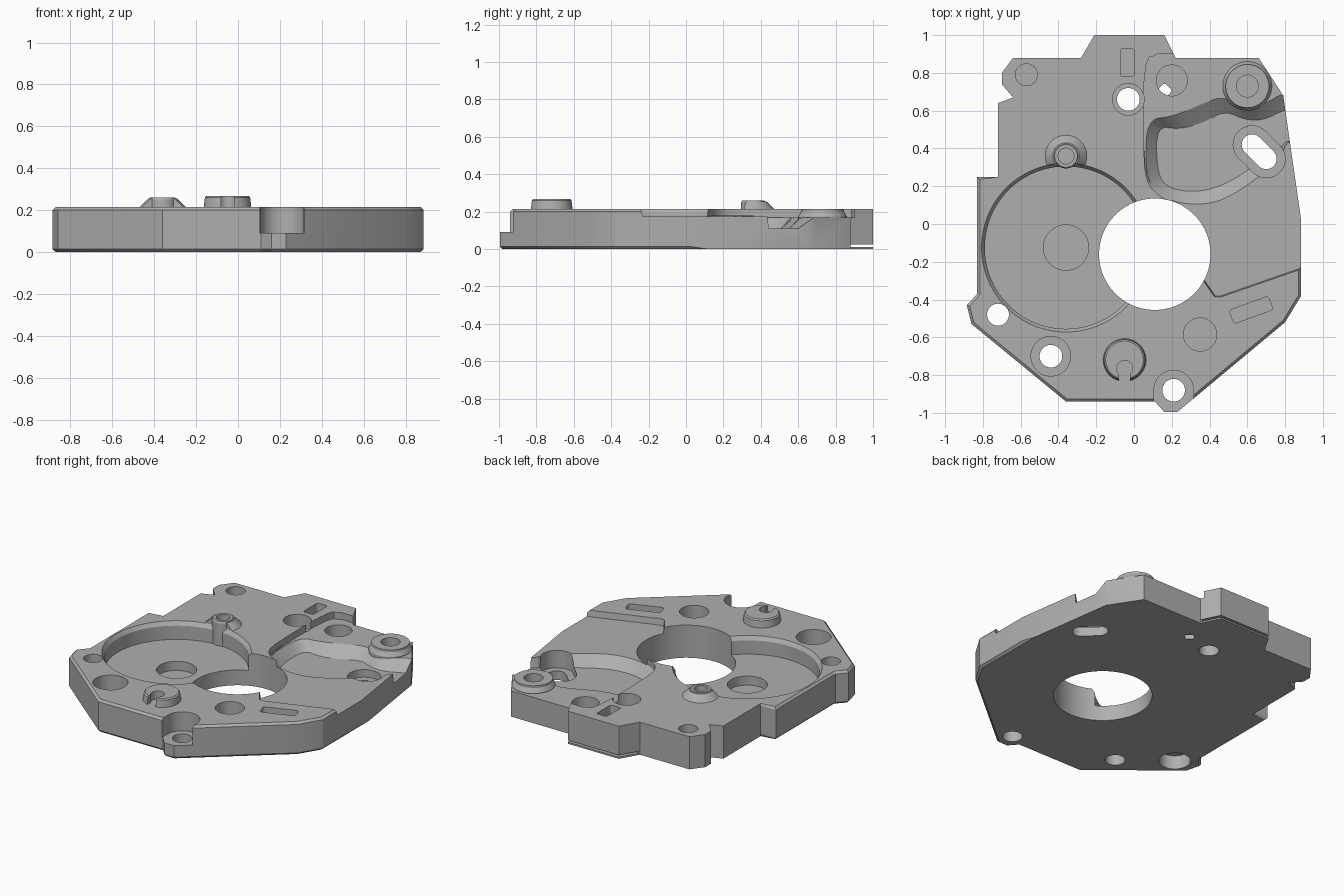
import bpy, bmesh, math
from mathutils import Vector

old = bpy.data.objects.get("Cube")
if old:
    bpy.data.objects.remove(old, do_unlink=True)

TOP = 0.215
metal = bpy.data.materials.new("cast grey metal")
metal.use_nodes = True
GREY = (0.43, 0.43, 0.43, 1)
metal.diffuse_color = GREY
metal.node_tree.nodes["Principled BSDF"].inputs["Base Color"].default_value = GREY


def loft(name, *rings):
    """Closed solid through (outline, height) rings of equal length."""
    bm = bmesh.new()
    loops = [[bm.verts.new((x, y, z)) for x, y in pts] for pts, z in rings]
    n = len(loops[0])
    bm.faces.new(loops[0][::-1])
    bm.faces.new(loops[-1])
    for a, b in zip(loops, loops[1:]):
        for i in range(n):
            bm.faces.new((a[i], a[(i + 1) % n], b[(i + 1) % n], b[i]))
    bmesh.ops.recalc_face_normals(bm, faces=bm.faces)
    mesh = bpy.data.meshes.new(name)
    bm.to_mesh(mesh)
    bm.free()
    mesh.materials.append(metal)
    ob = bpy.data.objects.new(name, mesh)
    bpy.context.collection.objects.link(ob)
    return ob


def circle(c, r, n=48):
    return [(c[0] + r * math.cos(2 * math.pi * i / n),
             c[1] + r * math.sin(2 * math.pi * i / n)) for i in range(n)]


def obround(a, b, r, n=16):
    a, b = Vector(a), Vector(b)
    start = math.atan2((b - a).y, (b - a).x) - math.pi / 2
    pts = []
    for c, offset in ((b, 0), (a, math.pi)):
        for i in range(n + 1):
            t = start + offset + math.pi * i / n
            pts.append((c.x + r * math.cos(t), c.y + r * math.sin(t)))
    return pts


def box(c, w, h, turn=0, r=0.015):
    """Rounded, turned rectangle outline."""
    pts = []
    for k, (sx, sy) in enumerate(((1, 1), (-1, 1), (-1, -1), (1, -1))):
        for i in range(5):
            t = (k + i / 4) * math.pi / 2
            v = Vector((sx * (w / 2 - r) + r * math.cos(t), sy * (h / 2 - r) + r * math.sin(t)))
            x = v.x * math.cos(turn) - v.y * math.sin(turn)
            y = v.x * math.sin(turn) + v.y * math.cos(turn)
            pts.append((c[0] + x, c[1] + y))
    return pts


def smooth(pts, times=2):
    """Round the corners of a closed outline."""
    for _ in range(times):
        out = []
        for p, q in zip(pts, pts[1:] + pts[:1]):
            p, q = Vector(p), Vector(q)
            out += [p.lerp(q, 0.25), p.lerp(q, 0.75)]
        pts = out
    return [tuple(p) for p in pts]


def combine(target, tool, operation):
    mod = target.modifiers.new(operation, "BOOLEAN")
    mod.operation, mod.solver, mod.object = operation, "EXACT", tool
    bpy.ops.object.select_all(action="DESELECT")
    bpy.context.view_layer.objects.active = target
    target.select_set(True)
    bpy.ops.object.modifier_apply(modifier=mod.name)
    bpy.data.objects.remove(tool, do_unlink=True)


def cut(target, *rings):
    combine(target, loft("cutter", *rings), "DIFFERENCE")


def add(target, *rings):
    combine(target, loft("addition", *rings), "UNION")


# Plate body with chamfered rims
outline = [(-.21, 1), (.16, 1), (.22, .88), (.66, .88), (.79, .68), (.885, .02),
           (.885, -.38), (.80, -.52), (.23, -.995), (.16, -.995), (.11, -.94),
           (-.36, -.94), (-.86, -.53), (-.885, -.43), (-.83, -.37), (-.83, .25),
           (-.72, .25), (-.72, .64), (-.64, .67), (-.70, .74), (-.70, .80),
           (-.64, .88), (-.28, .88)]
plate = loft("housing_plate", (outline, 0), (outline, TOP))
bm = bmesh.new()
bm.from_mesh(plate.data)
rim = [e for e in bm.edges if abs(e.verts[0].co.z - e.verts[1].co.z) < 1e-4
       and max(v.co.y for v in e.verts) < 0.6]
bmesh.ops.bevel(bm, geom=rim, offset=0.014, segments=1, affect="EDGES")
bm.to_mesh(plate.data)
bm.free()

# Flared foot of the post, then the round pocket that trims it
POST, DIAL = (-.36, .36), (-.36, -.125)
add(plate, (circle(POST, .115), .15), (circle(POST, .11), TOP), (circle(POST, .07), .255))
cut(plate, (circle(DIAL, .43, 96), .1), (circle(DIAL, .43, 96), .19),
    (circle(DIAL, .447, 96), TOP), (circle(DIAL, .447, 96), .4))

# Lowered shoulder on the left side
cut(plate, ([(.36, -.28), (.43, -.38), (.46, -.38), (.95, -.21), (.95, .6), (.2, .6), (.2, 0)], .175),
    ([(.35, -.28), (.42, -.4), (.46, -.4), (.95, -.23), (.95, .6), (.2, .6), (.2, 0)], .3))

# Upper shelf, open to the back and side
shelf = smooth([(.13, 1.0), (.13, .89), (.05, .88), (.05, .3), (.1, .18), (.25, .11),
                (.45, .14), (.66, .3), (.8, .46), (1, .46), (1, 1)])
tab_safe = [(x, min(y, .9)) for x, y in shelf]
cut(plate, (tab_safe, .17), (tab_safe, .4))

# Deep sloped channel below the wavy ramp
low = [(.12, .52), (.12, .3), (.16, .2), (.28, .17), (.4, .18), (.52, .23), (.64, .31), (.76, .36),
       (.80, .45), (.98, .45), (.98, .6), (.8, .61), (.69, .55), (.59, .55), (.48, .6), (.375, .54), (.24, .5)]
high = [(.06, .56), (.05, .3), (.09, .17), (.24, .1), (.42, .1), (.56, .17), (.68, .26), (.78, .34),
        (.81, .45), (.98, .45), (.98, .7), (.79, .71), (.71, .66), (.61, .6), (.48, .69), (.375, .66), (.2, .58)]
cut(plate, (smooth(low), .11), (smooth(high), .18), (smooth(high), TOP + .01))

# Raised bosses
BOSS, CLIP = (.6, .73), (-.05, -.72)
add(plate, (circle(BOSS, .13), .1), (circle(BOSS, .13), .175),
    (circle(BOSS, .115), .2), (circle(BOSS, .115), TOP))
add(plate, (circle(POST, .066), .05), (circle(POST, .066), .25), (circle(POST, .06), .26))
add(plate, (circle(CLIP, .115), .2), (circle(CLIP, .108), .26), (circle(CLIP, .1), .268))

# Keyhole slot in the clip boss
cut(plate, (circle((-.05, -.765), .042), TOP), (circle((-.05, -.765), .042), .4))
cut(plate, (box((-.05, -.82), .06, .1), TOP), (box((-.05, -.82), .06, .1), .4))

# Main bore
BORE = (.11, -.16)
cut(plate, (circle(BORE, .295, 96), -.1), (circle(BORE, .295, 96), .4))

# Low seat on the front tab
SEAT = (.21, -.88)
cut(plate, (circle(SEAT, .105), .09), (circle(SEAT, .105), .4))
cut(plate, (box((.21, -.99), .21, .2), .09), (box((.21, -.99), .21, .2), .4))

# Round holes: centre, radius, floor, top
for c, r, z0, z1 in (
        (SEAT, .06, -.1, .4), ((-.03, .66), .06, -.1, .4), ((-.03, .66), .084, .13, .4),
        ((-.72, -.48), .058, -.1, .4), ((-.72, -.48), .095, -.1, .09),
        ((-.44, -.70), .06, -.1, .4), ((-.44, -.70), .105, .08, .4),
        ((-.57, .79), .058, .12, .4), ((.35, -.585), .088, .1, .4), (DIAL, .12, .04, .4),
        ((.2, .76), .082, .03, .4), (BOSS, .058, .08, .4), (POST, .042, .16, .4)):
    cut(plate, (circle(c, r), z0), (circle(c, r), z1))
cut(plate, (box((.165, .71), .05, .06, .8), -.1), (box((.165, .71), .05, .06, .8), .1))

# Elongated hole with its recess
A, B = (.625, .42), (.7, .345)
cut(plate, (obround(A, B, .1), .06), (obround(A, B, .1), .4))
cut(plate, (obround(A, B, .055), -.1), (obround(A, B, .055), .4))

# Shallow rectangular pockets
for c, w, h, turn in (((-.035, .855), .075, .15, 0), ((.62, -.455), .22, .075, .35)):
    cut(plate, (box(c, w, h, turn), .16), (box(c, w, h, turn), .4))

# Thin parting gap under the back tab
cut(plate, (box((0, 1.0), 1.2, .24), .011), (box((0, 1.0), 1.2, .24), .024))

bpy.ops.object.select_all(action="DESELECT")
plate.select_set(True)
bpy.context.view_layer.objects.active = plate
bpy.ops.object.shade_smooth_by_angle(angle=math.radians(28))
